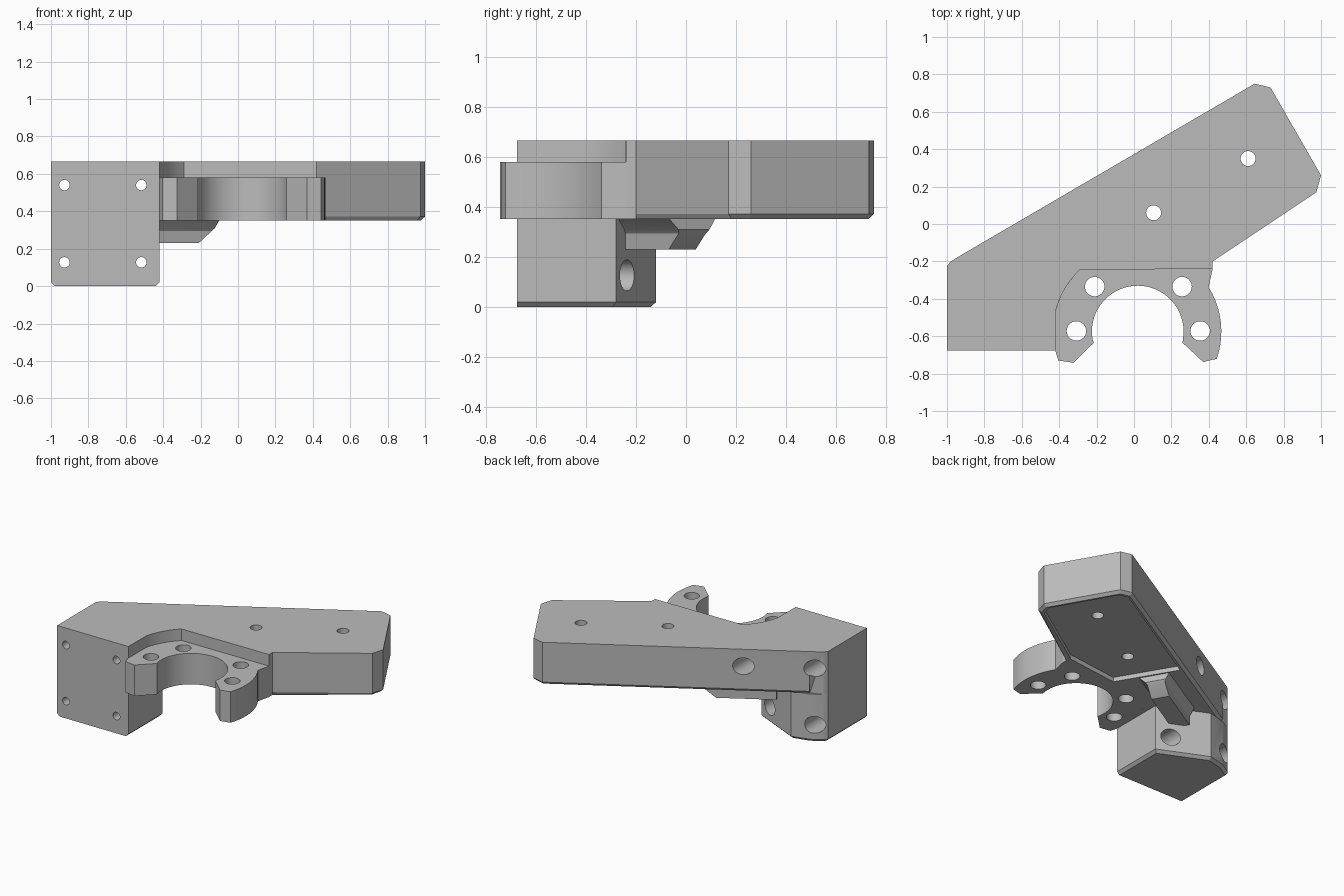
import bpy, bmesh, math
from math import cos, sin, radians
from mathutils import Matrix, Vector

cube = bpy.data.objects.get("Cube")
if cube:
    bpy.data.objects.remove(cube)

GREY = (0.5, 0.5, 0.5, 1)
grey = bpy.data.materials.new("plain_grey")
grey.use_nodes = True
grey.diffuse_color = GREY
grey.node_tree.nodes["Principled BSDF"].inputs["Base Color"].default_value = GREY

BOTTOM, SHELF, TOP = 0.352, 0.58, 0.665
CENTRE = (0.02, -0.575)


def arc(radius, start, end, steps, centre=CENTRE):
    angles = [radians(start + (end - start) * i / steps) for i in range(steps + 1)]
    return [(centre[0] + radius * cos(a), centre[1] + radius * sin(a)) for a in angles]


def loft(name, layers, bevel_rule=None, bevel=0.02, matrix=None):
    """Solid through stacked outlines, each given as (z, points)."""
    bm = bmesh.new()
    rings = [[bm.verts.new((x, y, z)) for x, y in pts] for z, pts in layers]
    count = len(rings[0])
    for low, high in zip(rings, rings[1:]):
        for i in range(count):
            j = (i + 1) % count
            bm.faces.new((low[i], low[j], high[j], high[i]))
    bm.faces.new(rings[0][::-1])
    bm.faces.new(rings[-1])
    bmesh.ops.recalc_face_normals(bm, faces=bm.faces[:])
    if bevel_rule:
        base = layers[0][0]
        edges = []
        for e in bm.edges:
            mid = (e.verts[0].co + e.verts[1].co) / 2
            if all(abs(v.co.z - base) < 1e-4 for v in e.verts) and bevel_rule(mid):
                edges.append(e)
        bmesh.ops.bevel(bm, geom=edges, offset=bevel, segments=1, affect='EDGES')
    if matrix:
        bm.transform(matrix)
    mesh = bpy.data.meshes.new(name)
    bm.to_mesh(mesh)
    bm.free()
    mesh.materials.append(grey)
    obj = bpy.data.objects.new(name, mesh)
    bpy.context.collection.objects.link(obj)
    return obj


def circle(x, y, r, n=32):
    return arc(r, 0, 360 - 360 / n, n - 1, (x, y))


def cut(obj, cutters):
    for c in cutters:
        c.hide_render = True
        mod = obj.modifiers.new("cut", 'BOOLEAN')
        mod.operation, mod.solver, mod.object = 'DIFFERENCE', 'EXACT', c
    bpy.context.view_layer.update()
    graph = bpy.context.evaluated_depsgraph_get()
    mesh = bpy.data.meshes.new_from_object(obj.evaluated_get(graph))
    obj.modifiers.clear()
    obj.data = mesh


# Long slanted arm, notched above the clamp shelf
arm_outline = [(-1, -0.675), (-0.42, -0.675)] + arc(0.452, 166, 133, 8) + [
    (0.42, -0.24), (0.42, -0.2), (0.975, 0.17), (1, 0.26),
    (0.73, 0.73), (0.645, 0.75), (-0.9, -0.152), (-0.98, -0.2), (-1, -0.225)]
arm = loft("arm", [(BOTTOM, arm_outline), (TOP, arm_outline)],
           lambda m: m.y > -0.13)

# Mounting block hanging below the arm
block_outline = [(-1, -0.675), (-0.42, -0.675), (-0.42, -0.28), (-0.77, -0.12),
                 (-0.9, -0.152), (-0.98, -0.2), (-1, -0.225)]
block = loft("mounting_block", [(0, block_outline), (BOTTOM, block_outline)],
             lambda m: m.y > -0.6)

# Open half-ring clamp
clamp_outline = (arc(0.452, 133, 200, 14) + [(-0.325, -0.742), (-0.215, -0.635)]
                 + arc(0.245, 190, -10, 36) + [(0.26, -0.635), (0.37, -0.738)]
                 + arc(0.447, -19, 32, 10) + [(0.42, -0.24)])
clamp = loft("clamp_ring", [(BOTTOM, clamp_outline), (SHELF, clamp_outline)])

# Tapered rib below the arm, running along its slant
ALONG = Vector((0.863, 0.505))
ACROSS = Vector((-0.505, 0.863))


def rib_section(end, front, back):
    corners = [(-0.62, front), (end, front), (end, back), (-0.62, back)]
    return [tuple(ALONG * u + ACROSS * v) for u, v in corners]


rib = loft("support_rib", [
    (0.23, rib_section(-0.216, 0.046, 0.171)),
    (0.295, rib_section(-0.135, 0.046, 0.171)),
    (0.31, rib_section(-0.122, 0.036, 0.18)),
    (0.36, rib_section(-0.12, -0.015, 0.21))])

# Shallow recess under the arm
recess_outline = [(0, -0.215), (0.41, -0.165), (0.935, 0.185), (0.96, 0.26),
                  (0.71, 0.695), (0.645, 0.71), (-0.24, 0.19)]
recess = loft("recess_cutter", [(0.3, recess_outline), (0.385, recess_outline)])

# Upright holes in the arm and the clamp
arm_holes = [loft("arm_hole_cutter", [(0.2, circle(x, y, 0.04)), (0.8, circle(x, y, 0.04))])
             for x, y in ((0.61, 0.35), (0.105, 0.06))]
clamp_holes = [loft("clamp_hole_cutter", [(0.2, circle(x, y, 0.052)), (0.7, circle(x, y, 0.052))])
               for x, y in ((-0.21, -0.335), (0.257, -0.335), (-0.308, -0.572), (0.354, -0.572))]


# Stepped bolt bores from front to back
def bolt_bore(x, z):
    small, large = circle(0, 0, 0.028), circle(0, 0, 0.062)
    turn = Matrix.Translation((x, 0, z)) @ Matrix.Rotation(radians(-90), 4, 'X')
    return loft("bolt_bore_cutter", [(-0.8, small), (-0.4, small), (-0.4, large), (0.3, large)],
                matrix=turn)


high_bores = [bolt_bore(x, 0.54) for x in (-0.928, -0.517)]
low_bores = [bolt_bore(x, 0.127) for x in (-0.928, -0.517)]

cut(arm, [recess] + arm_holes + high_bores)
cut(block, low_bores)
cut(clamp, clamp_holes)
for cutter in [recess] + arm_holes + clamp_holes + high_bores + low_bores:
    bpy.data.objects.remove(cutter)

# Smooth round walls, sharp edges
bpy.ops.object.select_all(action='DESELECT')
for part in (arm, block, clamp, rib):
    part.select_set(True)
bpy.context.view_layer.objects.active = arm
bpy.ops.object.shade_smooth_by_angle(angle=radians(25))
